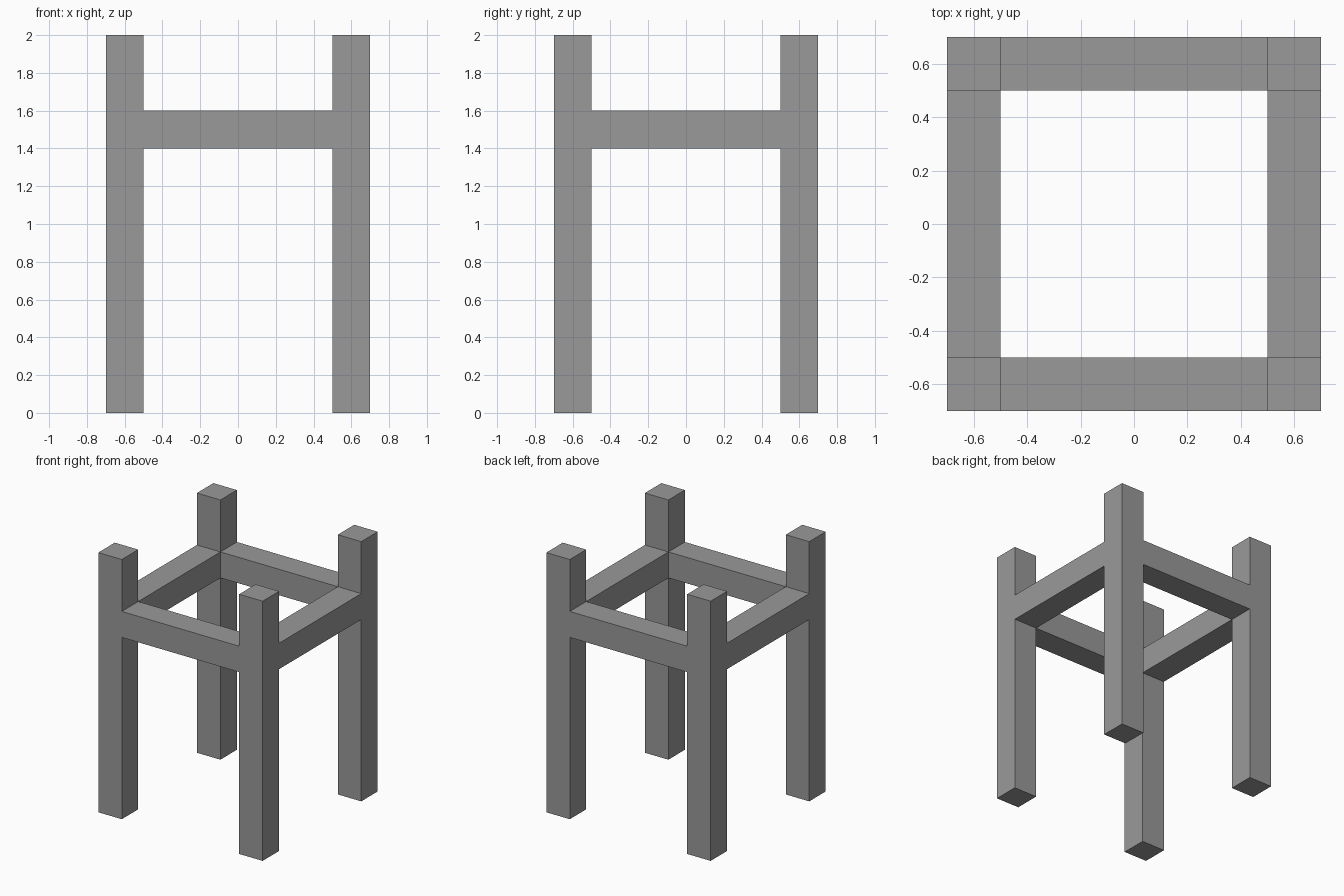
import bpy
import bmesh

if "Cube" in bpy.data.objects:
    bpy.data.objects.remove(bpy.data.objects["Cube"])

OUT, INN = 0.7, 0.5          # outer and inner half-widths
RAIL_Z, RAIL_H, TOP = 1.4, 0.2, 2.0

grey = bpy.data.materials.new("mid grey")
grey.diffuse_color = (0.32, 0.32, 0.32, 1)
grey.use_nodes = True
grey.node_tree.nodes["Principled BSDF"].inputs["Base Color"].default_value = grey.diffuse_color

bm = bmesh.new()


def extrude(faces, dz):
    """Extrude faces along z and return the moved caps."""
    geom = bmesh.ops.extrude_face_region(bm, geom=faces)["geom"]
    bmesh.ops.translate(bm, vec=(0, 0, dz),
                        verts=[g for g in geom if isinstance(g, bmesh.types.BMVert)])
    return [g for g in geom if isinstance(g, bmesh.types.BMFace)]


def corners(faces):
    """Faces lying over the four leg positions."""
    return [f for f in faces
            if min(abs(c) for c in f.calc_center_median()[:2]) > INN]


# Square ring of rails: a 3 x 3 grid without its centre cell
steps = (-OUT, -INN, INN, OUT)
grid = [[bm.verts.new((x, y, RAIL_Z)) for y in steps] for x in steps]
base = [bm.faces.new((grid[i][j], grid[i + 1][j], grid[i + 1][j + 1], grid[i][j + 1]))
        for i in range(3) for j in range(3) if (i, j) != (1, 1)]
bmesh.ops.delete(bm, geom=[v for v in bm.verts if not v.link_faces], context='VERTS')
bottom = bmesh.ops.duplicate(bm, geom=base)["geom"]
bottom = [g for g in bottom if isinstance(g, bmesh.types.BMFace)]
top = extrude(base, RAIL_H)
bmesh.ops.remove_doubles(bm, verts=bm.verts[:], dist=1e-4)

# Posts above the rails and legs below them, each corner on its own
for f in corners([f for f in bm.faces if abs(f.calc_center_median().z - RAIL_Z - RAIL_H) < 1e-4]):
    extrude([f], TOP - RAIL_Z - RAIL_H)
for f in corners([f for f in bm.faces if abs(f.calc_center_median().z - RAIL_Z) < 1e-4]):
    extrude([f], -RAIL_Z)

# Clean up duplicate faces and orient outward
bmesh.ops.remove_doubles(bm, verts=bm.verts[:], dist=1e-4)
bmesh.ops.recalc_face_normals(bm, faces=bm.faces[:])

mesh = bpy.data.meshes.new("stool_frame")
bm.to_mesh(mesh)
bm.free()
mesh.materials.append(grey)
frame = bpy.data.objects.new("stool_frame", mesh)
bpy.context.collection.objects.link(frame)
